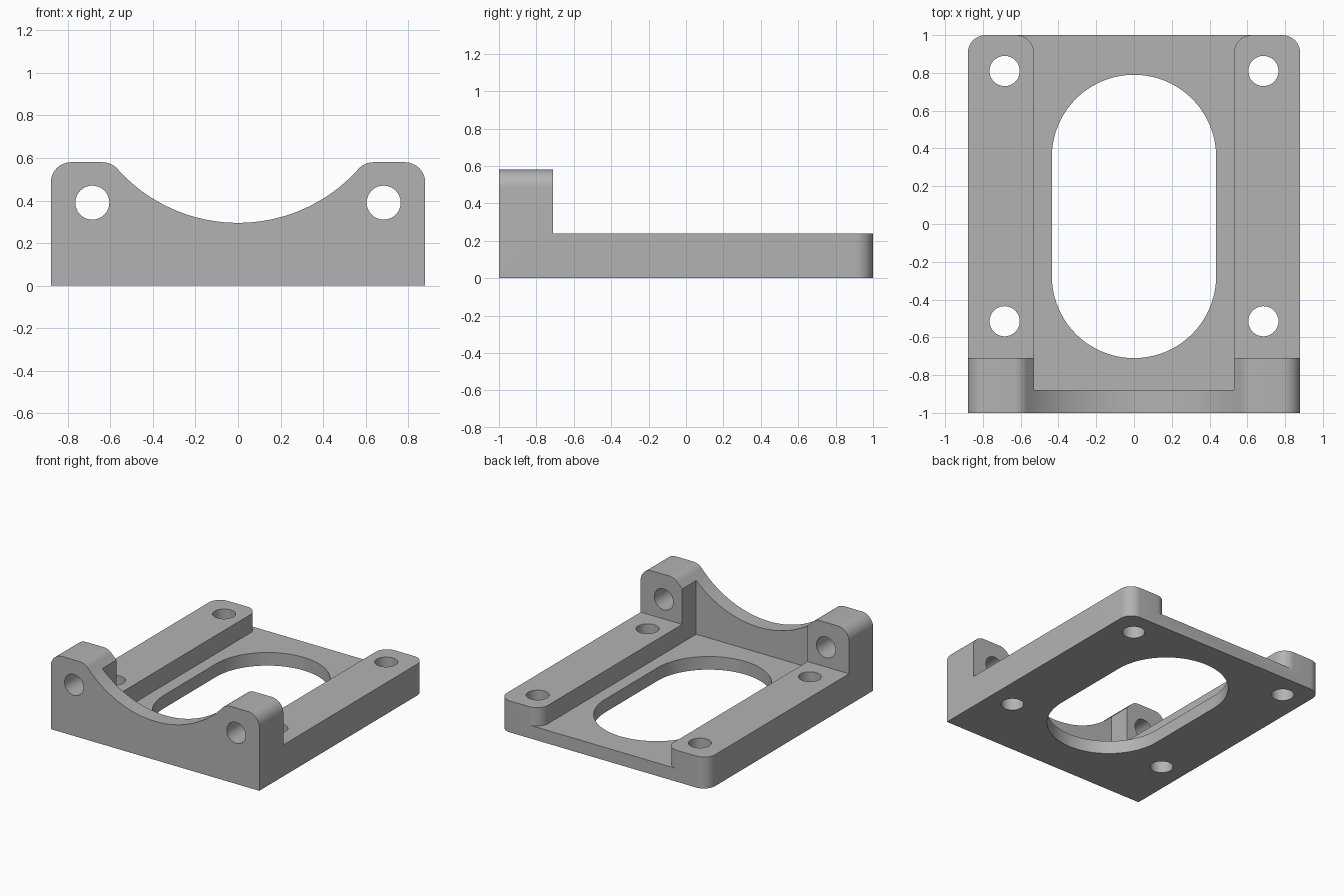
import bpy, bmesh
from math import sin, cos, atan2, sqrt, radians, degrees

cube = bpy.data.objects.get("Cube")
if cube:
    bpy.data.objects.remove(cube, do_unlink=True)

HALF_W, TALL, RAIL_TOP, FLOOR_TOP = 0.88, 0.58, 0.24, 0.10
RAIL_IN, FILLET, HOLE_R = 0.53, 0.095, 0.08
HOLE_X = 0.685

grey = bpy.data.materials.new("plain grey")
grey.use_nodes = True
colour = (0.45, 0.45, 0.45, 1.0)
grey.diffuse_color = colour
grey.node_tree.nodes["Principled BSDF"].inputs["Base Color"].default_value = colour


def arc(cx, cy, r, start, end, steps=12):
    angles = [radians(start + (end - start) * i / steps) for i in range(steps + 1)]
    return [(cx + r * cos(a), cy + r * sin(a)) for a in angles]


def mirrored(half):
    """Close a right-hand outline with its reflection in x = 0."""
    return half + [(-x, y) for x, y in reversed(half)]


def prism(name, outline, low, high, axis="Z"):
    """Extrude a 2D outline along z (plan) or y (elevation)."""
    points = []
    for p in outline:
        if not points or abs(p[0] - points[-1][0]) + abs(p[1] - points[-1][1]) > 1e-5:
            points.append(p)
    bm = bmesh.new()
    rings = []
    for h in (low, high):
        rings.append([bm.verts.new((a, b, h) if axis == "Z" else (a, h, b)) for a, b in points])
    bm.faces.new(rings[0])
    bm.faces.new(rings[1])
    n = len(points)
    for i in range(n):
        j = (i + 1) % n
        bm.faces.new((rings[0][i], rings[0][j], rings[1][j], rings[1][i]))
    bmesh.ops.recalc_face_normals(bm, faces=bm.faces)
    mesh = bpy.data.meshes.new(name)
    bm.to_mesh(mesh)
    bm.free()
    obj = bpy.data.objects.new(name, mesh)
    bpy.context.collection.objects.link(obj)
    return obj


def cut(body, name, outline, low, high, axis="Z"):
    """Subtract a prism from the body, then discard the prism."""
    tool = prism(name, outline, low, high, axis)
    tool.hide_render = True
    mod = body.modifiers.new(name, "BOOLEAN")
    mod.operation, mod.solver, mod.object = "DIFFERENCE", "EXACT", tool
    bpy.context.view_layer.objects.active = body
    bpy.ops.object.modifier_apply(modifier=mod.name)
    bpy.data.objects.remove(tool, do_unlink=True)


# Block with rounded rear corners
plan = [(HALF_W, -1)] + arc(HALF_W - FILLET, 1 - FILLET, FILLET, 0, 90)
bracket = prism("mounting_bracket", mirrored(plan), 0, 0.7)
bracket.data.materials.append(grey)

# Lower everything behind the front posts to rail height
cut(bracket, "rear_step", mirrored([(1.2, -0.71), (1.2, 1.2)]), RAIL_TOP, 0.9)

# Channel between the rails, flaring round the rail ends
channel = [(RAIL_IN, -0.88)] + arc(RAIL_IN + FILLET, 1 - FILLET, FILLET, 180, 90)
channel.append((RAIL_IN + FILLET, 1.1))
cut(bracket, "channel", mirrored(channel), FLOOR_TOP, 0.9)

# Arched top of the front wall, blending into rounded posts
arch_r, arch_low, post_z = 0.76, 0.295, TALL - FILLET
arch_z = arch_low + arch_r
blend_x = sqrt((arch_r + FILLET) ** 2 - (arch_z - post_z) ** 2)
blend = degrees(atan2(post_z - arch_z, blend_x))
skyline = arc(0, arch_z, arch_r, -90, blend, 28)[1:]
skyline += arc(blend_x, post_z, FILLET, blend + 180, 90, 8)
skyline += arc(HALF_W - FILLET, post_z, FILLET, 90, 0)
skyline += [(1.1, post_z), (1.1, 0.9)]
full = [(-x, z) for x, z in reversed(skyline)] + [(0, arch_low)] + skyline
cut(bracket, "arch", full, -1.1, -0.6, "Y")

# Long opening through the floor
slot = arc(0, 0.355, 0.435, 0, 180, 40) + arc(0, -0.275, 0.435, 180, 360, 40)
cut(bracket, "floor_opening", slot, -0.1, 0.3)

# Bolt holes through the rails and the posts
for side in (-1, 1):
    for y in (-0.515, 0.81):
        cut(bracket, "rail_hole", arc(side * HOLE_X, y, HOLE_R, 0, 348.75, 31), -0.1, 0.5)
    cut(bracket, "post_hole", arc(side * HOLE_X, 0.39, HOLE_R, 0, 348.75, 31), -1.1, -0.6, "Y")

# Smooth curved walls, crisp edges
bpy.ops.object.select_all(action="DESELECT")
bracket.select_set(True)
bpy.context.view_layer.objects.active = bracket
bpy.ops.object.shade_smooth_by_angle(angle=radians(30))
